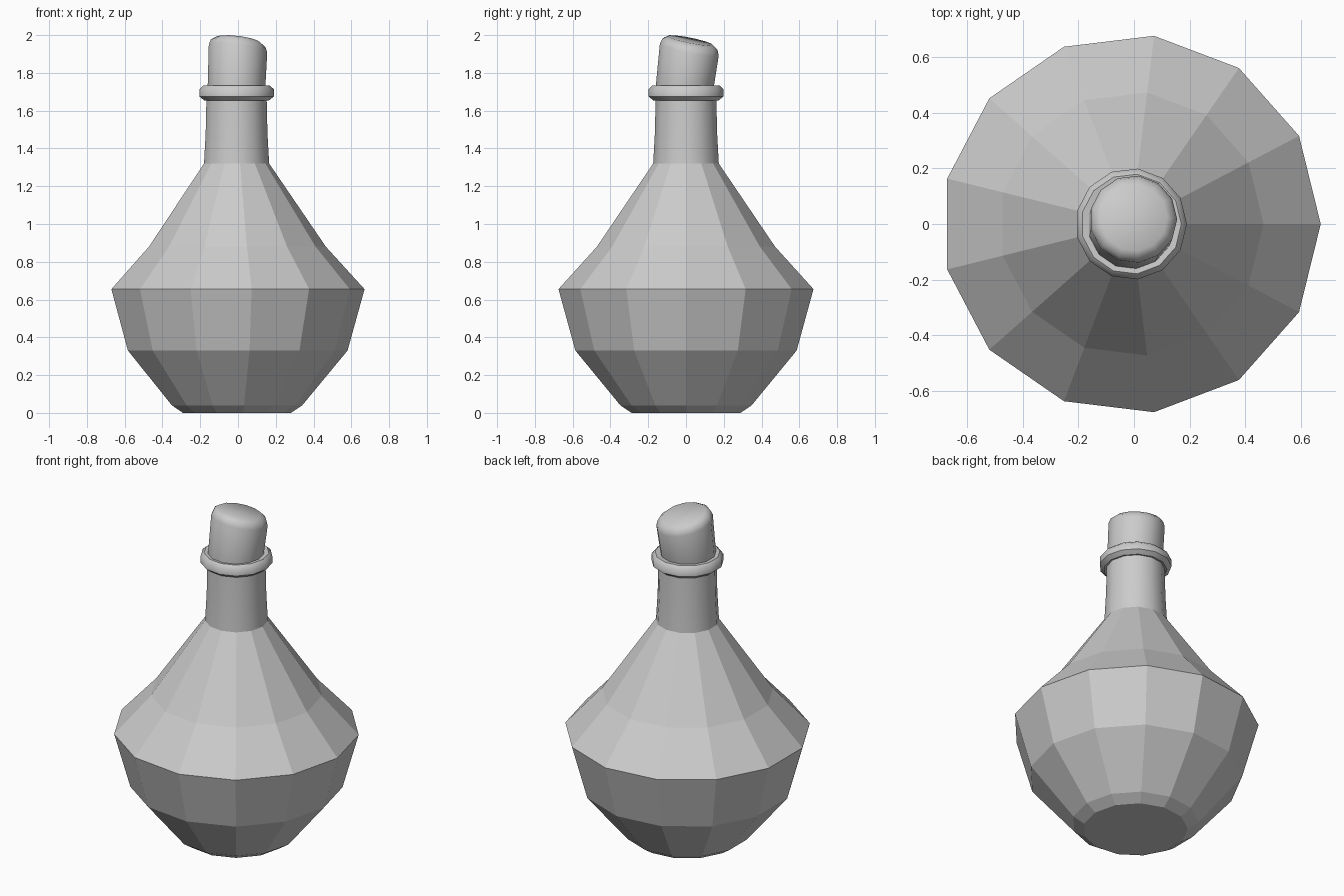
import bpy, bmesh
from math import cos, sin, tau, radians

if "Cube" in bpy.data.objects:
    bpy.data.objects.remove(bpy.data.objects["Cube"])

SIDES = 13
CX = -0.01  # odd-sided ring is offset so the bounds are centred


def lathe(name, profile, smooth=False, warp=None, closed=False):
    """Revolve (radius, z) points; cap the ends or join them into a loop."""
    bm = bmesh.new()
    rings = []
    for r, z in profile:
        ring = []
        for i in range(SIDES):
            a = tau * i / SIDES
            p = (CX + r * cos(a), r * sin(a), z)
            ring.append(bm.verts.new(warp(*p) if warp else p))
        rings.append(ring)
    pairs = list(zip(rings, rings[1:]))
    if closed:
        pairs.append((rings[-1], rings[0]))
    else:
        bm.faces.new(rings[0][::-1])
        bm.faces.new(rings[-1])
    for lo, hi in pairs:
        for i in range(SIDES):
            j = (i + 1) % SIDES
            bm.faces.new((lo[i], lo[j], hi[j], hi[i]))
    bmesh.ops.recalc_face_normals(bm, faces=bm.faces)
    mesh = bpy.data.meshes.new(name)
    bm.to_mesh(mesh)
    bm.free()
    obj = bpy.data.objects.new(name, mesh)
    bpy.context.collection.objects.link(obj)
    if smooth:
        bpy.ops.object.select_all(action='DESELECT')
        obj.select_set(True)
        bpy.context.view_layer.objects.active = obj
        bpy.ops.object.shade_smooth_by_angle(angle=radians(50))
    return obj


# Faceted flask body
lathe("flask_body", [(0.29, 0), (0.35, 0.04), (0.59, 0.33), (0.68, 0.655),
                     (0.475, 0.88), (0.175, 1.32)])

# Smooth tapering neck
lathe("neck", [(0.175, 1.32), (0.166, 1.48), (0.161, 1.70)], smooth=True)

# Rounded lip around the mouth
lathe("lip_ring", [(0.15, 1.66), (0.175, 1.655), (0.2, 1.675), (0.2, 1.713),
                   (0.18, 1.732), (0.15, 1.728)], smooth=True, closed=True)


# Leaning stopper with a slanted top
def lean(x, y, z):
    h = z - 1.73
    t = max(0, min(1, h / 0.17))
    dx = x - CX
    return (x + 0.04 * h, y - 0.006 + 0.12 * h,
            z - t * (0.12 * dx + 0.2 * y))


lathe("stopper", [(0.145, 1.66), (0.155, 1.73), (0.157, 1.925),
                  (0.147, 1.953), (0.12, 1.972)], smooth=True, warp=lean)
